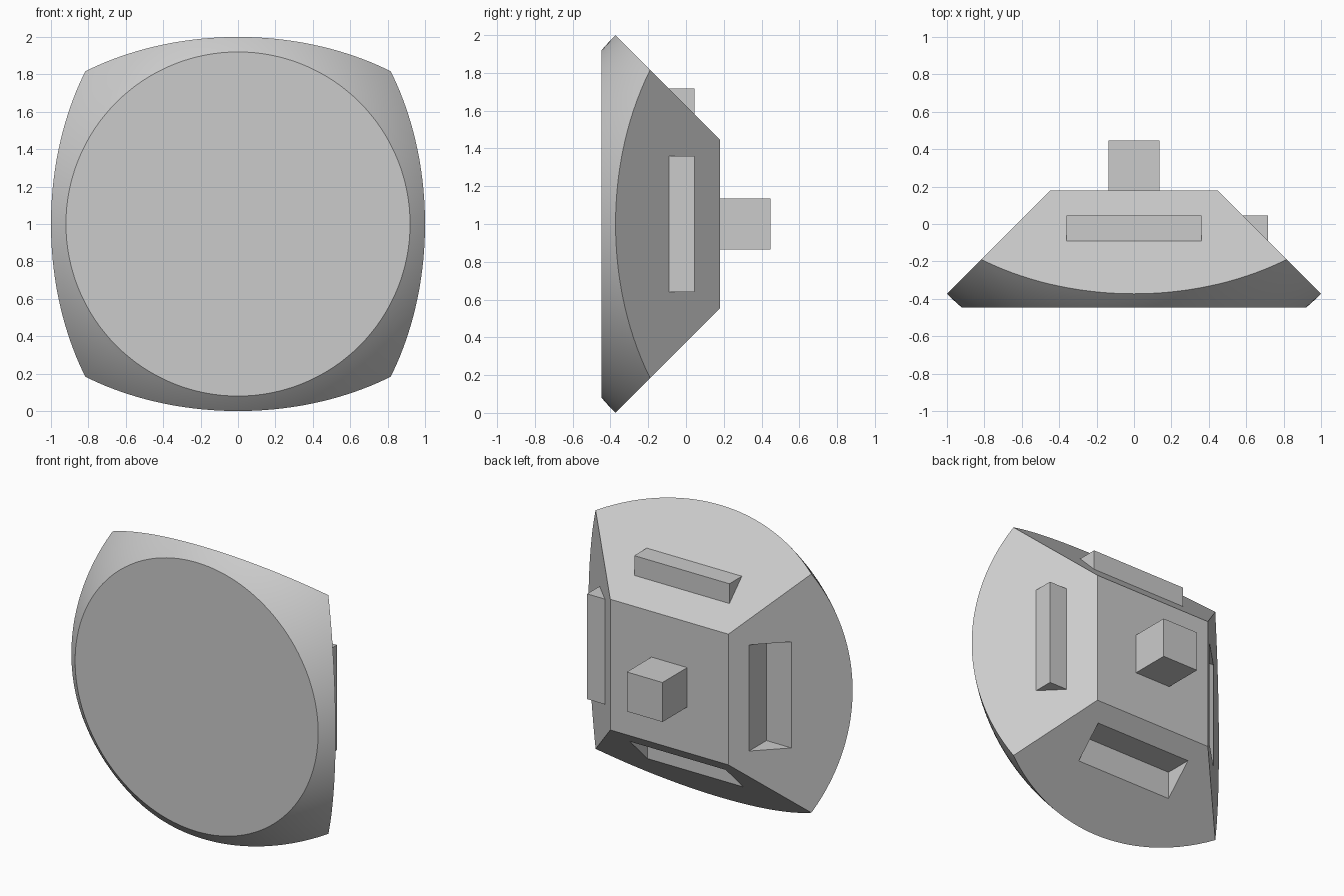
import bpy, bmesh, math
from math import sin, cos, pi, sqrt

cube = bpy.data.objects.get("Cube")
if cube:
    bpy.data.objects.remove(cube, do_unlink=True)

APEX = 0.627       # y where the four slanted sides would meet
RADIUS = sqrt(2)   # dome radius about that point
FRONT, BACK, END = -0.447, 0.18, 0.447
SEG, RINGS = 128, 8

grey = bpy.data.materials.new("light grey")
grey.use_nodes = True
grey.diffuse_color = (0.6, 0.6, 0.6, 1)
grey.node_tree.nodes["Principled BSDF"].inputs["Base Color"].default_value = (0.6, 0.6, 0.6, 1)


def add_object(name, bm):
    bmesh.ops.recalc_face_normals(bm, faces=bm.faces)
    mesh = bpy.data.meshes.new(name)
    bm.to_mesh(mesh)
    bm.free()
    mesh.materials.append(grey)
    obj = bpy.data.objects.new(name, mesh)
    bpy.context.collection.objects.link(obj)
    return obj


def box(name, x, y, z):
    """Box given by its low and high limit on each axis."""
    bm = bmesh.new()
    bmesh.ops.create_cube(bm, size=1)
    for v in bm.verts:
        v.co = [lo + (c + 0.5) * (hi - lo) for c, (lo, hi) in zip(v.co, (x, y, z))]
    return add_object(name, bm)


def dome_body():
    """Truncated square pyramid with a spherical front that is cut flat."""
    bm = bmesh.new()
    r0 = sqrt(RADIUS**2 - (APEX - FRONT)**2)
    rings = []
    for k in range(RINGS + 1):
        ring = []
        for i in range(SEG):
            a = pi / 4 + 2 * pi * i / SEG
            rim = RADIUS / sqrt(1 + max(abs(cos(a)), abs(sin(a)))**2)
            r = r0 + (rim - r0) * k / RINGS
            y = APEX - sqrt(RADIUS**2 - r * r)
            ring.append(bm.verts.new((r * cos(a), y, 1 + r * sin(a))))
        rings.append(ring)
    for inner, outer in zip(rings, rings[1:]):
        for i in range(SEG):
            j = (i + 1) % SEG
            bm.faces.new((inner[i], inner[j], outer[j], outer[i]))
    bm.faces.new(rings[0])
    # slanted sides and flat back
    d = APEX - BACK
    back = [bm.verts.new((x * d, BACK, 1 + z * d))
            for x, z in ((1, 1), (-1, 1), (-1, -1), (1, -1))]
    q = SEG // 4
    for s in range(4):
        edge = [rings[-1][(s * q + i) % SEG] for i in range(q + 1)]
        bm.faces.new(edge + [back[(s + 1) % 4], back[s]])
    bm.faces.new(back)
    return add_object("body", bm)


def cut(target, cutter):
    mod = target.modifiers.new("cut", 'BOOLEAN')
    mod.operation, mod.solver, mod.object = 'DIFFERENCE', 'EXACT', cutter
    bpy.context.view_layer.objects.active = target
    bpy.ops.object.modifier_apply(modifier=mod.name)
    bpy.data.objects.remove(cutter, do_unlink=True)


body = dome_body()

# round recess in the front
bm = bmesh.new()
bmesh.ops.create_cone(bm, cap_ends=True, segments=64, radius1=0.18, radius2=0.18, depth=0.12)
for v in bm.verts:
    x, y, z = v.co
    v.co = (x, FRONT + z, 1 + y)
cut(body, add_object("recess_cutter", bm))

# grooves in the right and lower sides
groove_y, groove_len = (-0.1, 0.3), 0.363
cut(body, box("right_groove_cutter", (-1, -0.539), groove_y, (1 - groove_len, 1 + groove_len)))
cut(body, box("lower_groove_cutter", (-groove_len, groove_len), groove_y, (0, 1 - 0.539)))

bpy.ops.object.select_all(action='DESELECT')
body.select_set(True)
bpy.context.view_layer.objects.active = body
bpy.ops.object.shade_smooth_by_angle(angle=math.radians(25))

# tabs on the left and upper sides, peg on the back
tab_y, tab_len, tab_out = (-0.09, 0.045), 0.36, 0.717
box("left_tab", (0.53, tab_out), tab_y, (1 - tab_len, 1 + tab_len))
box("upper_tab", (-tab_len, tab_len), tab_y, (1.53, 1 + tab_out))
box("back_peg", (-0.135, 0.135), (BACK - 0.03, END), (0.865, 1.135))
